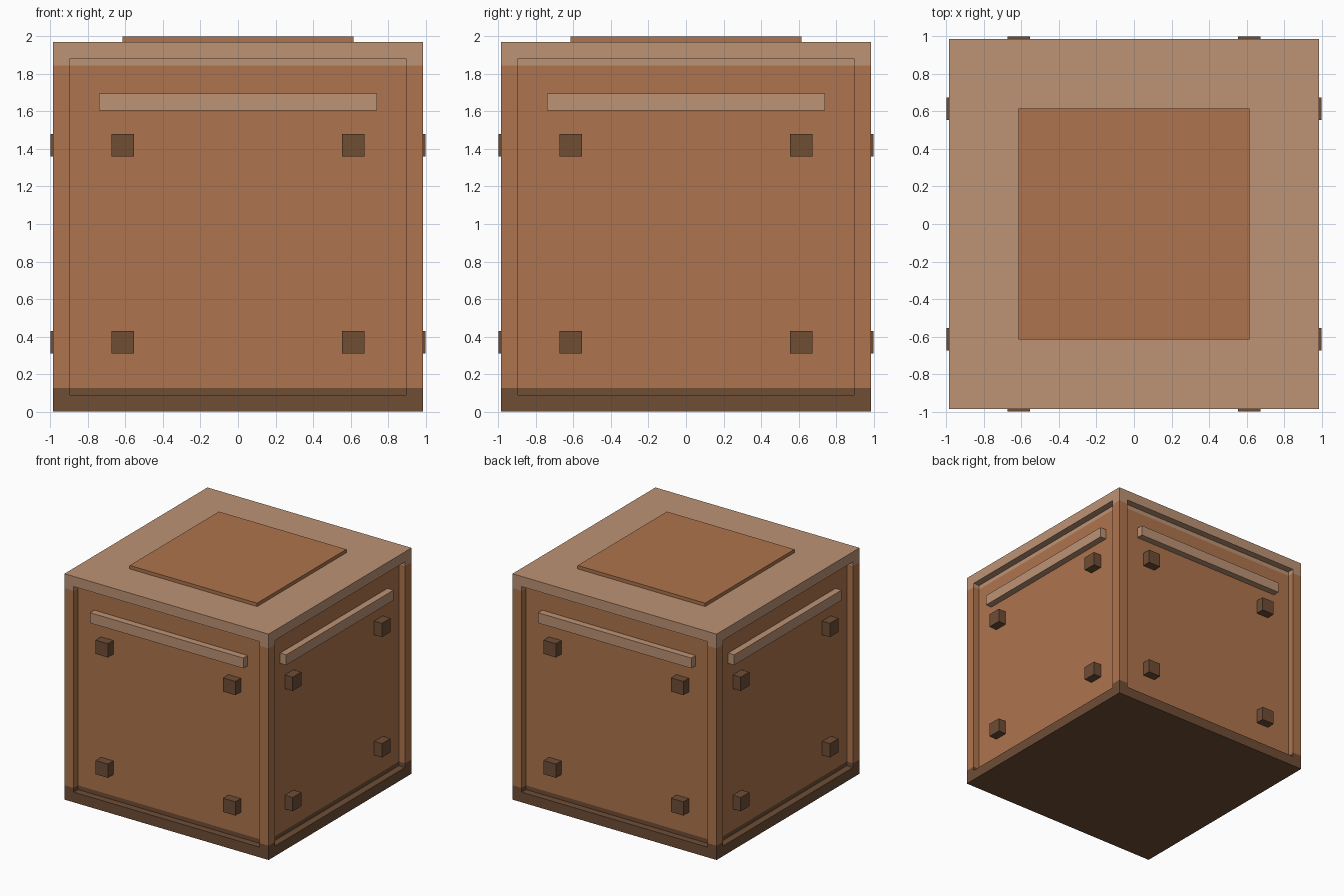
import bpy, bmesh, math
from mathutils import Matrix, Vector

if "Cube" in bpy.data.objects:
    bpy.data.objects.remove(bpy.data.objects["Cube"])


def material(name, rgb):
    m = bpy.data.materials.new(name)
    m.diffuse_color = (*rgb, 1.0)
    m.use_nodes = True
    m.node_tree.nodes["Principled BSDF"].inputs["Base Color"].default_value = m.diffuse_color
    return m


WOOD = material("orange wood", (0.423, 0.174, 0.074))
LIGHT = material("light trim", (0.503, 0.292, 0.178))
DARK = material("dark brown", (0.156, 0.074, 0.036))

HALF = 0.985      # half width of the crate body
BORDER = 0.125    # width of the frame around each panel
DEPTH = 0.06      # how far each panel is sunk
PANEL = HALF - DEPTH
TOP = 2 * HALF


def finish(bm, name, mats):
    mesh = bpy.data.meshes.new(name)
    bm.to_mesh(mesh)
    bm.free()
    for m in mats:
        mesh.materials.append(m)
    ob = bpy.data.objects.new(name, mesh)
    bpy.context.collection.objects.link(ob)
    return ob


def box(name, lo, hi, mat, turn=0.0):
    """Box between two corners, turned about the vertical axis."""
    lo, hi = Vector(lo), Vector(hi)
    bm = bmesh.new()
    bmesh.ops.create_cube(bm, size=1.0)
    bmesh.ops.scale(bm, vec=hi - lo, verts=bm.verts)
    bmesh.ops.translate(bm, vec=(lo + hi) / 2, verts=bm.verts)
    bmesh.ops.rotate(bm, cent=(0, 0, 0), matrix=Matrix.Rotation(turn, 3, 'Z'), verts=bm.verts)
    return finish(bm, name, [mat])


# Crate body: a cube with a sunken panel in each of the four sides
bm = bmesh.new()
bmesh.ops.create_cube(bm, size=TOP)
bmesh.ops.translate(bm, vec=(0, 0, HALF), verts=bm.verts)
bm.normal_update()
sides = [f for f in bm.faces if abs(f.normal.z) < 0.5]
bmesh.ops.inset_individual(bm, faces=sides, thickness=BORDER, depth=0.0)
bmesh.ops.inset_individual(bm, faces=sides, thickness=0.0, depth=-DEPTH)
# cut the corner posts where the top and bottom bands begin
for z in (BORDER, TOP - BORDER):
    bmesh.ops.bisect_plane(bm, geom=bm.verts[:] + bm.edges[:] + bm.faces[:], dist=1e-4,
                           plane_co=(0, 0, z), plane_no=(0, 0, 1))
# colour the bands by height
for f in bm.faces:
    z = f.calc_center_median().z
    f.material_index = 1 if z > TOP - BORDER - 0.005 else 2 if z < BORDER + 0.005 else 0
finish(bm, "crate_body", [WOOD, LIGHT, DARK])

# Raised plate on the lid
box("lid_plate", (-0.615, -0.615, TOP - 0.02), (0.615, 0.615, 2.0), WOOD)

# Rail and four square bolts on each side
for i, side in enumerate(("front", "right", "back", "left")):
    turn = i * math.pi / 2
    box(side + "_rail", (-0.74, -HALF + 0.002, 1.605), (0.74, -PANEL + 0.02, 1.695), LIGHT, turn)
    for x in (-0.615, 0.615):
        for z in (0.37, 1.42):
            place = ("lower" if z < 1 else "upper") + ("_left" if x < 0 else "_right")
            box(f"{side}_bolt_{place}", (x - 0.06, -1.0, z - 0.06),
                (x + 0.06, -PANEL + 0.02, z + 0.06), DARK, turn)
